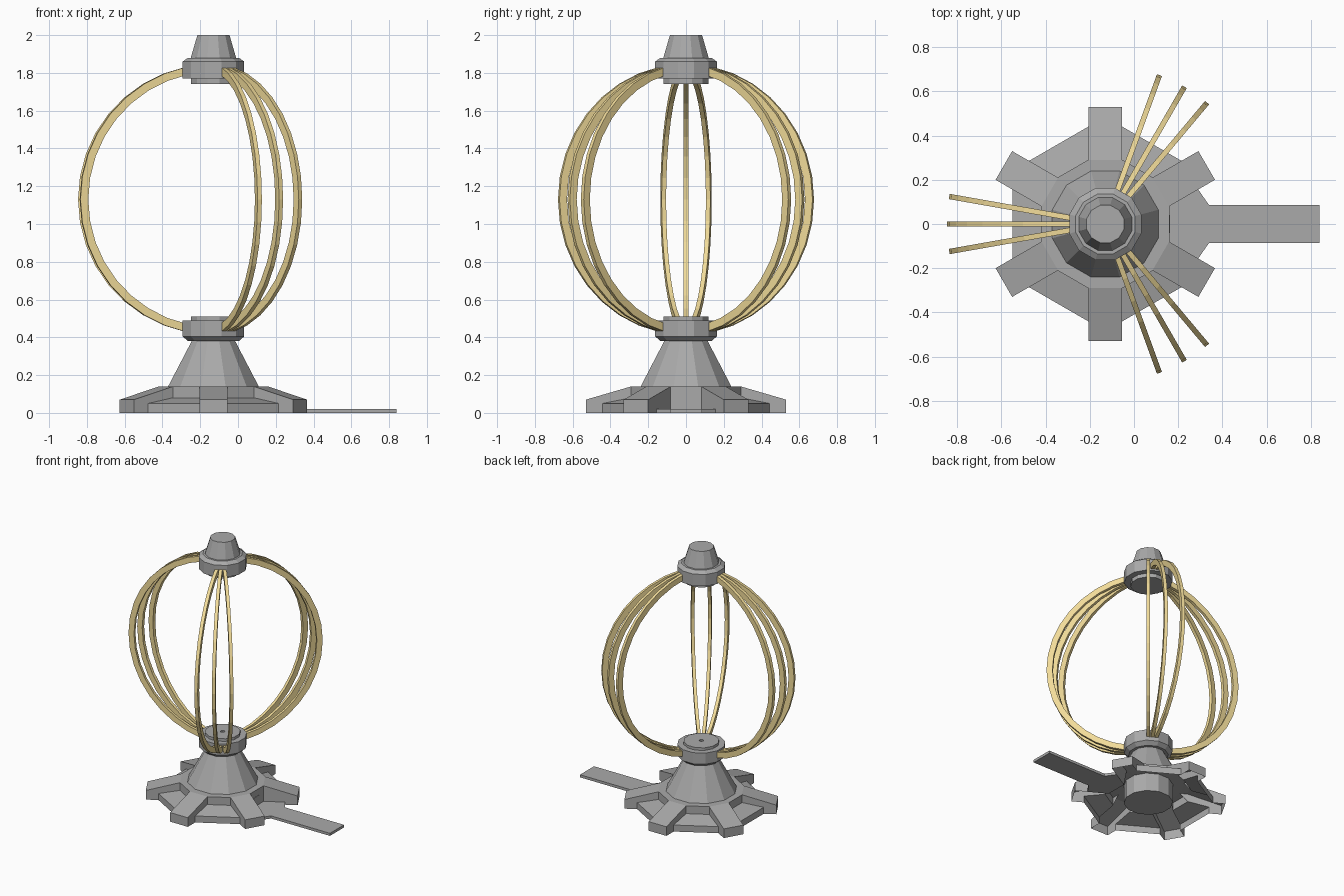
import bpy
from math import sin, cos, pi, radians, asin
from mathutils import Matrix

if "Cube" in bpy.data.objects:
    bpy.data.objects.remove(bpy.data.objects["Cube"])

CX = -0.13          # x of the vertical axis
ARM_W = 0.075       # half width of a base arm


def material(name, rgb):
    m = bpy.data.materials.new(name)
    m.diffuse_color = (*rgb, 1)
    m.use_nodes = True
    m.node_tree.nodes["Principled BSDF"].inputs["Base Color"].default_value = m.diffuse_color
    return m


grey = material("dark_grey", (0.40, 0.40, 0.40))
gold = material("gold", (0.88, 0.71, 0.32))


def make(name, verts, faces, angle=0.0, mat=grey):
    """Mesh object; verts are local to the axis, turned by angle (degrees)."""
    rot = Matrix.Translation((CX, 0, 0)) @ Matrix.Rotation(radians(angle), 4, 'Z')
    me = bpy.data.meshes.new(name)
    me.from_pydata(verts, [], faces)
    me.transform(rot)
    me.update()
    me.materials.append(mat)
    ob = bpy.data.objects.new(name, me)
    bpy.context.collection.objects.link(ob)
    return ob


def lathe(name, profile, n=12):
    """Closed turned solid with flats facing the axes; profile runs bottom to top."""
    k = 1 / cos(pi / n)
    verts, faces = [], []
    for r, z in profile:
        for i in range(n):
            a = 2 * pi * (i + 0.5) / n
            verts.append((r * k * cos(a), r * k * sin(a), z))
    for j in range(len(profile) - 1):
        for i in range(n):
            i2 = (i + 1) % n
            faces.append((j * n + i, j * n + i2, (j + 1) * n + i2, (j + 1) * n + i))
    faces.append(tuple(reversed(range(n))))
    last = (len(profile) - 1) * n
    faces.append(tuple(range(last, last + n)))
    return make(name, verts, faces)


def box(name, x0, x1, w, z0, z1):
    verts = [(x, y, z) for x in (x0, x1) for y in (-w, w) for z in (z0, z1)]
    return make(name, verts, [(0, 1, 3, 2), (4, 6, 7, 5), (0, 4, 5, 1),
                              (2, 3, 7, 6), (0, 2, 6, 4), (1, 5, 7, 3)])


# pedestal: inner column, cone and lower collar with a small socket
lathe("pedestal", [(0.165, 0), (0.165, 0.139), (0.24, 0.14), (0.115, 0.38), (0.135, 0.38),
                   (0.163, 0.405), (0.163, 0.49), (0.12, 0.49), (0.12, 0.51),
                   (0.015, 0.51), (0.015, 0.50)])

# top cap: mirrored collar with a tapered knob
lathe("top_cap", [(0.12, 1.74), (0.12, 1.77), (0.163, 1.77), (0.163, 1.86),
                  (0.135, 1.88), (0.12, 1.88), (0.085, 2.0)])

# base: six arms, hollow below; side walls are full height only next to the doorway
full = [(0.29, 0)]
short = [(0.442, 0), (0.442, 0.05), (0.292, 0.08)]
for i in range(6):
    top = [(0.235, 0.14), (0.29, 0.14), (0.53, 0.07), (0.53, 0)]
    verts, faces, rims = [], [], []
    for y, open_bay in ((-ARM_W, i == 0), (ARM_W, i == 5)):
        pts = top + (full if open_bay else short)
        rims.append(len(verts))
        ids = list(range(len(verts), len(verts) + len(pts)))
        verts += [(r, y, z) for r, z in pts]
        faces.append(tuple(reversed(ids)) if y < 0 else tuple(ids))
    a, b = rims
    faces += [(a + k, a + k + 1, b + k + 1, b + k) for k in range(3)]
    make(f"base_arm_{i}", verts, faces, 30 + 60 * i)

# base: deck pieces, recessed panels between the arms, and one open doorway bay at +x
for i in range(6):
    foot = 0 if i == 0 else 0.08
    verts = [(x, s * y, z) for x, y, z in
             ((0.22, 0.05, 0.14), (0.244, 0.058, 0.14), (0.29, 0.082, 0.14),
              (0.29, 0.082, foot), (0.42, 0.157, 0.05), (0.42, 0.157, 0)) for s in (-1, 1)]
    steps = 3 if i == 0 else 5
    make(f"base_panel_{i}", verts,
         [(2 * k, 2 * k + 2, 2 * k + 3, 2 * k + 1) for k in range(steps)], 60 * i)

# door and entry walkway
box("door", 0.28, 0.292, 0.04, 0.02, 0.09)
half = [(0.29, 0.082), (0.42, 0.157), (0.47, 0.085), (0.97, 0.085)]
outline = [(x, -y) for x, y in half] + half[::-1]
n = len(outline)
make("walkway", [(x, y, z) for z in (0, 0.02) for x, y in outline],
     [tuple(reversed(range(n))), tuple(range(n, 2 * n))] +
     [(k, (k + 1) % n, n + (k + 1) % n, n + k) for k in range(n)])

# cage: three groups of three curved bars between the collars
SEG = 16
start = asin(0.14 / 0.69)
for g in (60, 180, 300):
    for d in (-10, 0, 10):
        verts, faces = [], []
        for s in range(SEG + 1):
            a = start + (pi - 2 * start) * s / SEG
            for r, y in ((0.675, -0.012), (0.717, -0.012), (0.717, 0.012), (0.675, 0.012)):
                verts.append((r * sin(a), y, 1.13 - r * cos(a)))
        for s in range(SEG):
            for k in range(4):
                k2 = (k + 1) % 4
                faces.append((s * 4 + k, s * 4 + k2, s * 4 + 4 + k2, s * 4 + 4 + k))
        faces += [(3, 2, 1, 0), tuple(range(SEG * 4, SEG * 4 + 4))]
        make(f"cage_bar_{g + d}", verts, faces, g + d, gold)
